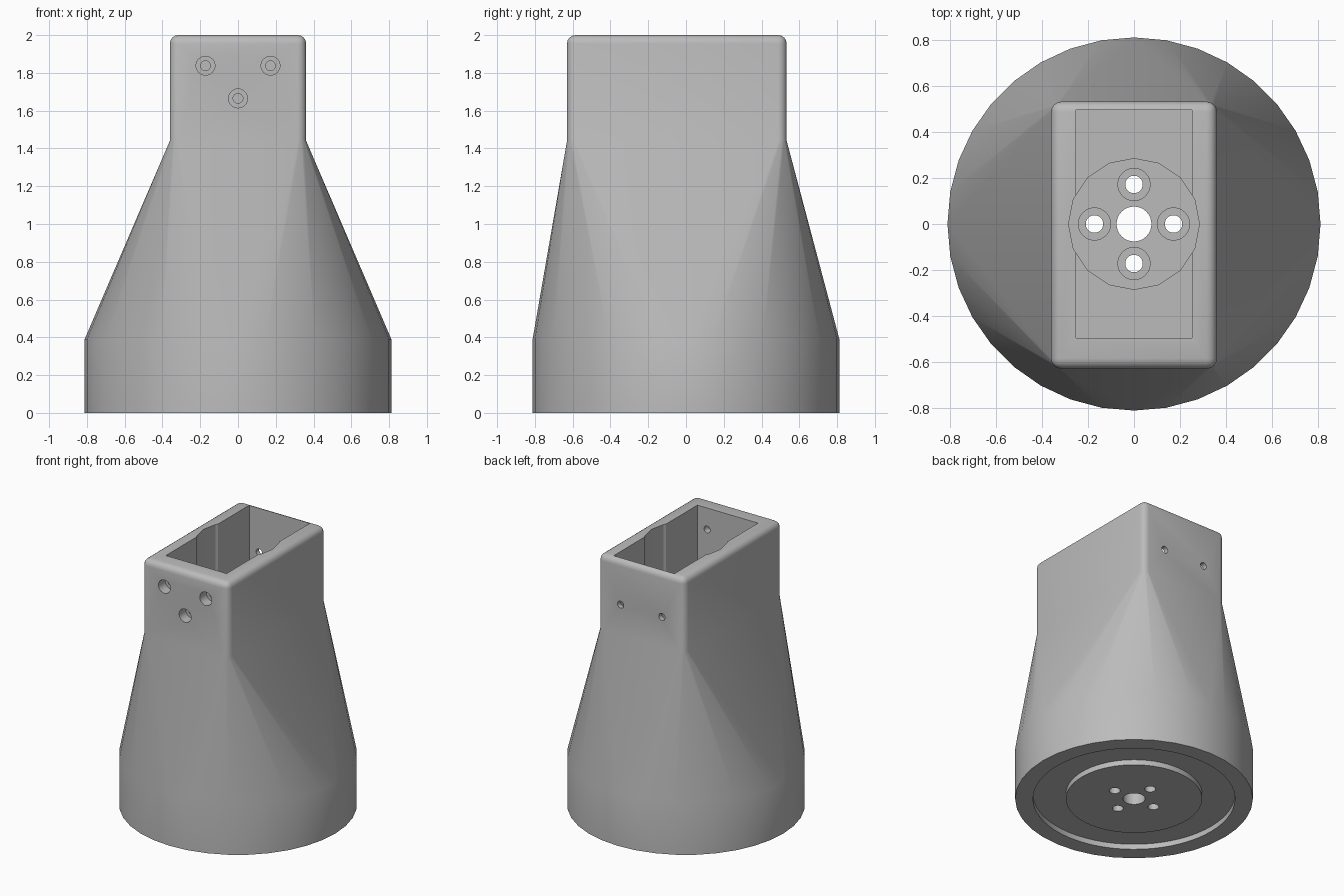
import bpy
import bmesh
import math
from mathutils import Matrix, Vector

cube = bpy.data.objects.get("Cube")
if cube:
    bpy.data.objects.remove(cube, do_unlink=True)

BASE_R, BASE_H = 0.812, 0.39
BLOCK_Z, TOP = 1.44, 2.0
FRONT, BACK, HALF_W = -0.63, 0.533, 0.361
FLOOR, POCKET_Z = 0.25, 1.0
RIM = 0.3  # clearance of cutters beyond the surface


def material(name, value):
    mat = bpy.data.materials.new(name)
    mat.use_nodes = True
    colour = (value, value, value, 1)
    mat.diffuse_color = colour
    mat.node_tree.nodes["Principled BSDF"].inputs["Base Color"].default_value = colour
    return mat


def to_object(bm, name):
    bmesh.ops.recalc_face_normals(bm, faces=bm.faces)
    mesh = bpy.data.meshes.new(name)
    bm.to_mesh(mesh)
    bm.free()
    obj = bpy.data.objects.new(name, mesh)
    bpy.context.collection.objects.link(obj)
    return obj


def add_box(bm, low, high):
    low, high = Vector(low), Vector(high)
    place = Matrix.Translation((low + high) / 2) @ Matrix.Diagonal((*(high - low), 1))
    bmesh.ops.create_cube(bm, size=1, matrix=place)


def box(name, low, high):
    bm = bmesh.new()
    add_box(bm, low, high)
    return to_object(bm, name)


def rod(name, start, end, radius, sides=32):
    start, end = Vector(start), Vector(end)
    axis = end - start
    turn = axis.to_track_quat('Z', 'Y').to_matrix().to_4x4()
    bm = bmesh.new()
    bmesh.ops.create_cone(bm, cap_ends=True, segments=sides, radius1=radius,
                          radius2=radius, depth=axis.length,
                          matrix=Matrix.Translation((start + end) / 2) @ turn)
    return to_object(bm, name)


def combine(body, tool, operation='DIFFERENCE'):
    tool.hide_render = True
    mod = body.modifiers.new("cut", 'BOOLEAN')
    mod.operation, mod.solver, mod.object = operation, 'EXACT', tool
    bpy.context.view_layer.objects.active = body
    bpy.ops.object.modifier_apply(modifier=mod.name)
    bpy.data.objects.remove(tool, do_unlink=True)


def open_seam(bm):
    # Remove the flat face where the block meets the taper
    seam = [f for f in bm.faces if all(abs(v.co.z - BLOCK_Z) < 1e-4 for v in f.verts)]
    bmesh.ops.delete(bm, geom=seam, context='FACES')


# Upper block with rounded vertical and top edges
block = bmesh.new()
add_box(block, (-HALF_W, FRONT, BLOCK_Z), (HALF_W, BACK, TOP))
rounded = [e for e in block.edges if max(v.co.z for v in e.verts) > BLOCK_Z + 0.1]
bmesh.ops.bevel(block, geom=rounded, offset=0.045, segments=4, profile=0.5, affect='EDGES')
open_seam(block)

# Round base and the taper up to the outline of the block
taper = bmesh.new()
for v in block.verts:
    if abs(v.co.z - BLOCK_Z) < 1e-4:
        taper.verts.new(v.co)
for z in (0, BASE_H):
    for i in range(36):
        a = math.tau * i / 36
        taper.verts.new((BASE_R * math.cos(a), BASE_R * math.sin(a), z))
bmesh.ops.convex_hull(taper, input=list(taper.verts))
open_seam(taper)
bmesh.ops.dissolve_limit(taper, angle_limit=math.radians(0.5),
                         verts=list(taper.verts), edges=list(taper.edges))

# Weld both into one closed housing
block_mesh = bpy.data.meshes.new("block")
block.to_mesh(block_mesh)
block.free()
taper.from_mesh(block_mesh)
bpy.data.meshes.remove(block_mesh)
loose = [e for e in taper.edges if not e.link_faces]
bmesh.ops.delete(taper, geom=loose, context='EDGES')
bmesh.ops.remove_doubles(taper, verts=list(taper.verts), dist=0.0005)
body = to_object(taper, "tapered_housing")

# Underside: shallow round recess with a central boss
combine(body, rod("recess", (0, 0, -RIM), (0, 0, 0.04), 0.69, 64))
combine(body, rod("boss", (0, 0, 0), (0, 0, 0.1), 0.465, 64), 'UNION')

# Rectangular pocket and the deep bore below it
combine(body, box("pocket", (-0.253, -0.497, POCKET_Z), (0.253, 0.497, TOP + RIM)))
combine(body, rod("bore", (0, 0, FLOOR), (0, 0, TOP + RIM), 0.285, 16))

# Floor holes: one in the centre, four counterbored around it
combine(body, rod("centre_hole", (0, 0, -RIM), (0, 0, FLOOR + 0.1), 0.076))
for x, y in ((0.172, 0), (-0.172, 0), (0, 0.172), (0, -0.172)):
    combine(body, rod("counterbore", (x, y, 0.15), (x, y, FLOOR + 0.1), 0.07))
    combine(body, rod("screw_hole", (x, y, -RIM), (x, y, FLOOR), 0.038))

# Front wall: three counterbored holes
for x, z in ((-0.172, 1.838), (0.172, 1.838), (0, 1.665)):
    combine(body, rod("front_counterbore", (x, FRONT - 0.1, z), (x, FRONT + 0.08, z), 0.05))
    combine(body, rod("front_hole", (x, FRONT - 0.1, z), (x, -0.4, z), 0.026))

# Back wall: two plain holes
for x in (-0.172, 0.172):
    combine(body, rod("back_hole", (x, 0.4, 1.665), (x, BACK + 0.1, 1.665), 0.026))

body.data.materials.clear()
body.data.materials.append(material("plain_grey", 0.5))
for face in body.data.polygons:
    face.material_index = 0
bpy.ops.object.select_all(action='DESELECT')
body.select_set(True)
bpy.context.view_layer.objects.active = body
bpy.ops.object.shade_smooth_by_angle(angle=math.radians(22))
